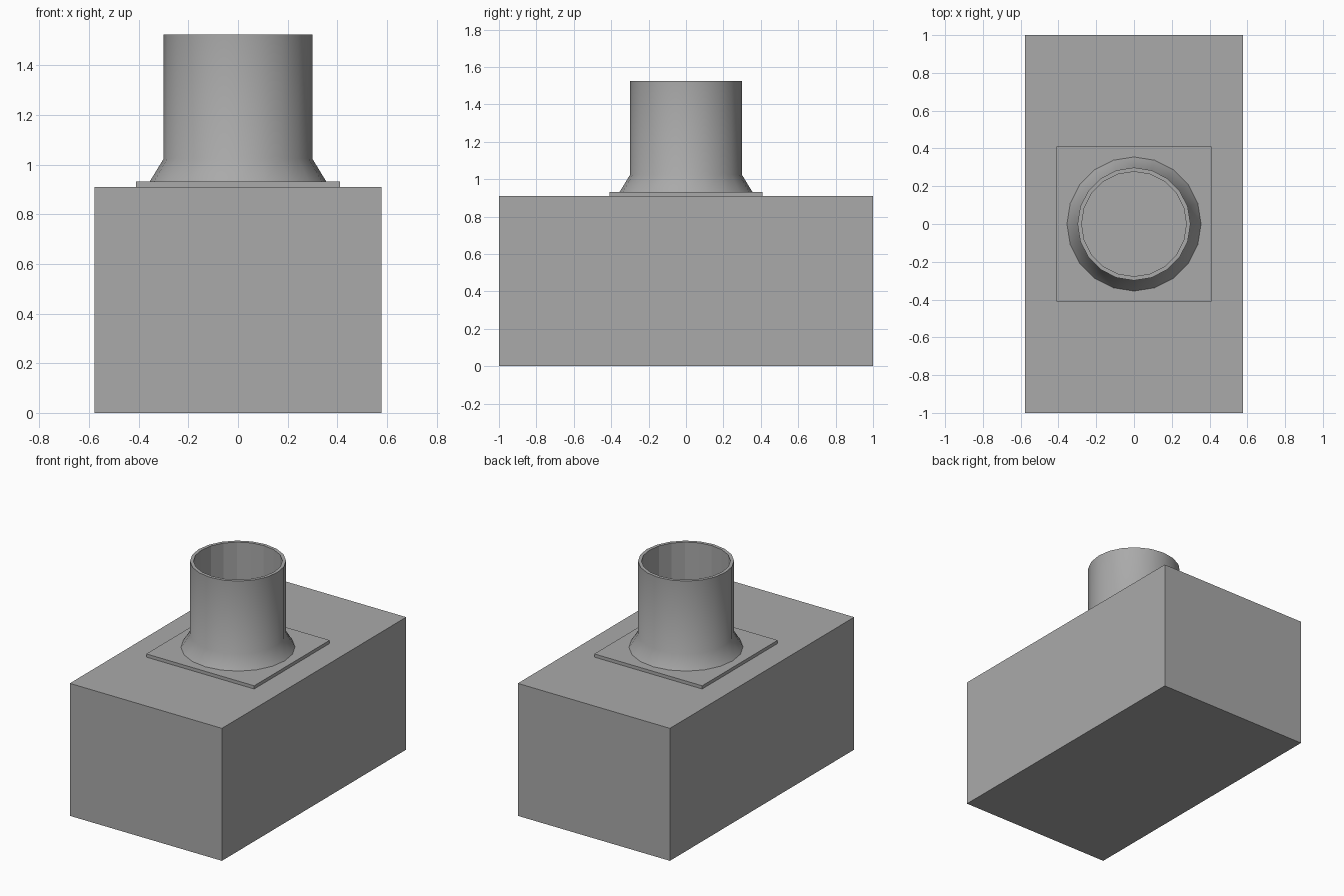
import bpy
import bmesh
import math

cube = bpy.data.objects.get("Cube")
if cube:
    bpy.data.objects.remove(cube, do_unlink=True)

grey = bpy.data.materials.new("plain_grey")
grey.use_nodes = True
colour = (0.4, 0.4, 0.4, 1)
grey.diffuse_color = colour
grey.node_tree.nodes["Principled BSDF"].inputs["Base Color"].default_value = colour


def add_object(name, bm):
    mesh = bpy.data.meshes.new(name)
    bmesh.ops.recalc_face_normals(bm, faces=bm.faces)
    bm.to_mesh(mesh)
    bm.free()
    mesh.materials.append(grey)
    obj = bpy.data.objects.new(name, mesh)
    bpy.context.collection.objects.link(obj)
    return obj


def box(name, width, depth, bottom, top):
    bm = bmesh.new()
    bmesh.ops.create_cube(bm, size=1)
    bmesh.ops.scale(bm, vec=(width, depth, top - bottom), verts=bm.verts)
    bmesh.ops.translate(bm, vec=(0, 0, (top + bottom) / 2), verts=bm.verts)
    return add_object(name, bm)


def lathe(name, profile, sides):
    """Revolve a closed (radius, height) profile around z."""
    bm = bmesh.new()
    rings = []
    for i in range(sides):
        a = math.tau * i / sides
        rings.append([bm.verts.new((r * math.cos(a), r * math.sin(a), z))
                      for r, z in profile])
    n = len(profile)
    for i in range(sides):
        here, there = rings[i], rings[(i + 1) % sides]
        for j in range(n):
            k = (j + 1) % n
            bm.faces.new((here[j], there[j], there[k], here[k]))
    return add_object(name, bm)


BODY_TOP, PLATE_TOP, RIM = 0.91, 0.932, 1.524

# Main block and the thin mounting plate on it
box("body", 1.156, 2, 0, BODY_TOP)
box("mounting_plate", 0.82, 0.82, BODY_TOP, PLATE_TOP)

# Open pipe with a flared foot and a straight bore
pipe = lathe("flared_pipe", [(0.355, PLATE_TOP), (0.299, 1.024), (0.299, RIM),
                             (0.277, RIM), (0.277, PLATE_TOP)], 20)

# Smooth outside, faceted bore
for face in pipe.data.polygons:
    outward = face.normal.x * face.center.x + face.normal.y * face.center.y
    face.use_smooth = outward > 0.01
